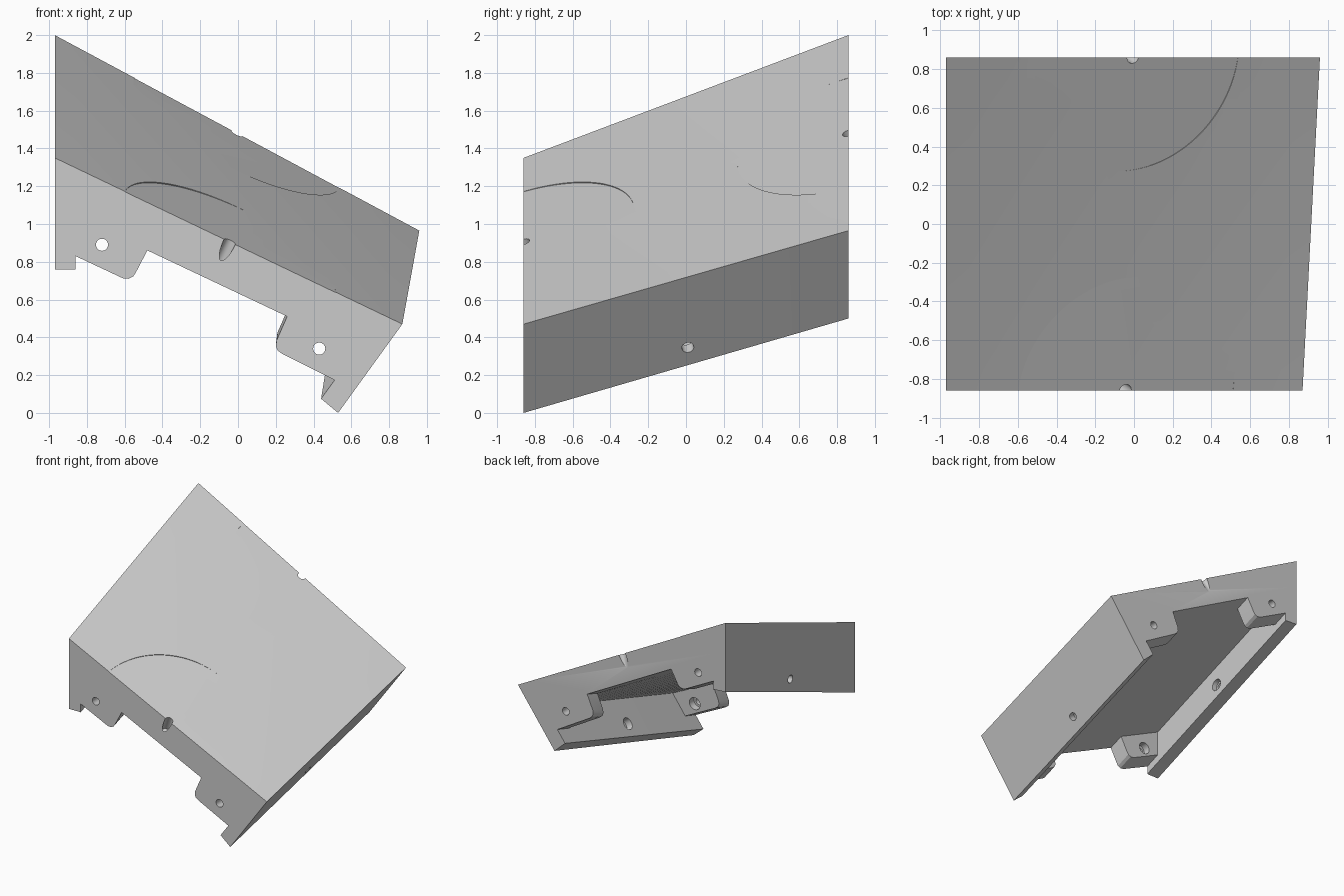
import bpy, bmesh
from mathutils import Vector

if "Cube" in bpy.data.objects:
    bpy.data.objects.remove(bpy.data.objects["Cube"])

Y = 0.86          # half depth
N = 16            # subdivisions of the gently twisted top


def to_back(p):
    """Map a front-profile point (x, z) to the matching back-profile point."""
    u, v = p[0] + 0.97, p[1] - 1.35
    return (-0.97 + 1.028 * u - 0.0237 * u * v,
            2 + (0.88 * 0.0488 - 0.0924) * u + 0.983 * v + 0.0488 * u * v)


def split_first_edge(pts, n):
    a, b = Vector(pts[0]), Vector(pts[1])
    return [tuple(a.lerp(b, i / n)) for i in range(n)] + list(pts[1:])


def loft(name, profile, t0, t1, rings=1, top_split=1):
    """Sweep a front profile towards its back counterpart, from t0 to t1."""
    front = split_first_edge(profile, top_split)
    back = split_first_edge([to_back(p) for p in profile], top_split)
    bm = bmesh.new()
    rows = []
    for r in range(rings + 1):
        t = t0 + (t1 - t0) * r / rings
        rows.append([bm.verts.new((a[0] + (b[0] - a[0]) * t, -Y + 2 * Y * t,
                                   a[1] + (b[1] - a[1]) * t))
                     for a, b in zip(front, back)])
    n = len(front)
    for a, b in zip(rows, rows[1:]):
        for i in range(n):
            j = (i + 1) % n
            bm.faces.new((a[i], a[j], b[j], b[i]))
    bm.faces.new(rows[0])
    bm.faces.new(rows[-1])
    bmesh.ops.recalc_face_normals(bm, faces=bm.faces)
    me = bpy.data.meshes.new(name)
    bm.to_mesh(me)
    bm.free()
    ob = bpy.data.objects.new(name, me)
    bpy.context.collection.objects.link(ob)
    return ob


def boolean(target, tool, op):
    """Apply a boolean and remove the tool object."""
    bpy.context.view_layer.objects.active = target
    m = target.modifiers.new(op, 'BOOLEAN')
    m.operation, m.object, m.solver = op, tool, 'EXACT'
    bpy.ops.object.modifier_apply(modifier=m.name)
    bpy.data.objects.remove(tool)


def drill(target, centre, axis, radius, start, end, sides=32):
    """Cut a cylinder running from start to end along the axis."""
    c, d = Vector(centre), Vector(axis).normalized()
    bpy.ops.mesh.primitive_cylinder_add(
        vertices=sides, radius=radius, depth=abs(end - start),
        location=c + d * (start + end) / 2,
        rotation=d.to_track_quat('Z', 'Y').to_euler())
    cutter = bpy.context.object
    cutter.hide_render = True
    boolean(target, cutter, 'DIFFERENCE')


# Shell: thick sloping top with a left and a right skirt wall
shell = loft("sloped_shell", [
    (-0.97, 1.35), (0.87, 0.47), (0.53, 0.0), (0.44, 0.075),
    (0.629, 0.336), (-0.86, 1.04), (-0.86, 0.76), (-0.97, 0.76)],
    0, 1, N, N)

# Rounded screw tabs at the front and back
left_tab = [(-0.90, 1.08), (-0.49, 0.885), (-0.48, 0.86), (-0.54, 0.745),
            (-0.555, 0.722), (-0.58, 0.71), (-0.61, 0.713), (-0.86, 0.83),
            (-0.90, 0.85)]
right_tab = [(0.27, 0.53), (0.66, 0.35), (0.535, 0.165), (0.51, 0.175),
             (0.235, 0.312), (0.21, 0.33), (0.20, 0.355), (0.205, 0.385),
             (0.26, 0.51)]
T = 0.13 / (2 * Y)
for prof in (left_tab, right_tab):
    for t0, t1 in ((0, T), (1 - T, 1)):
        boolean(shell, loft("screw_tab", prof, t0, t1), 'UNION')

# Counterbored screw holes: position and outward direction
for c, d in (((-0.72, -Y, 0.89), (0, -1, 0)),
             ((0.43, -Y, 0.34), (0, -1, 0)),
             ((-0.715, Y, 1.515), (0, 1, 0)),
             ((0.515, Y, 0.86), (0, 1, 0)),
             ((-0.97, 0, 1.20), (-1, 0, 0)),
             ((0.645, 0.01, 0.345), (0.803, 0.128, -0.585))):
    drill(shell, c, d, 0.032, 0.06, -0.15)
    drill(shell, c, d, 0.05, -0.07, -0.16)

# Shallow round facings and pin holes centred on the front and back edges
for c, d in (((-0.043, -Y, 0.907), (0.478, -0.346, 1)),
             ((-0.005, Y, 1.483), (0.536, -0.346, 1))):
    drill(shell, c, d, 0.615, 0.2, -0.002, 96)
    drill(shell, c, d, 0.033, 0.1, -0.15)

bpy.ops.object.select_all(action='DESELECT')
shell.select_set(True)
bpy.context.view_layer.objects.active = shell
bpy.ops.object.shade_smooth_by_angle(angle=0.4)
